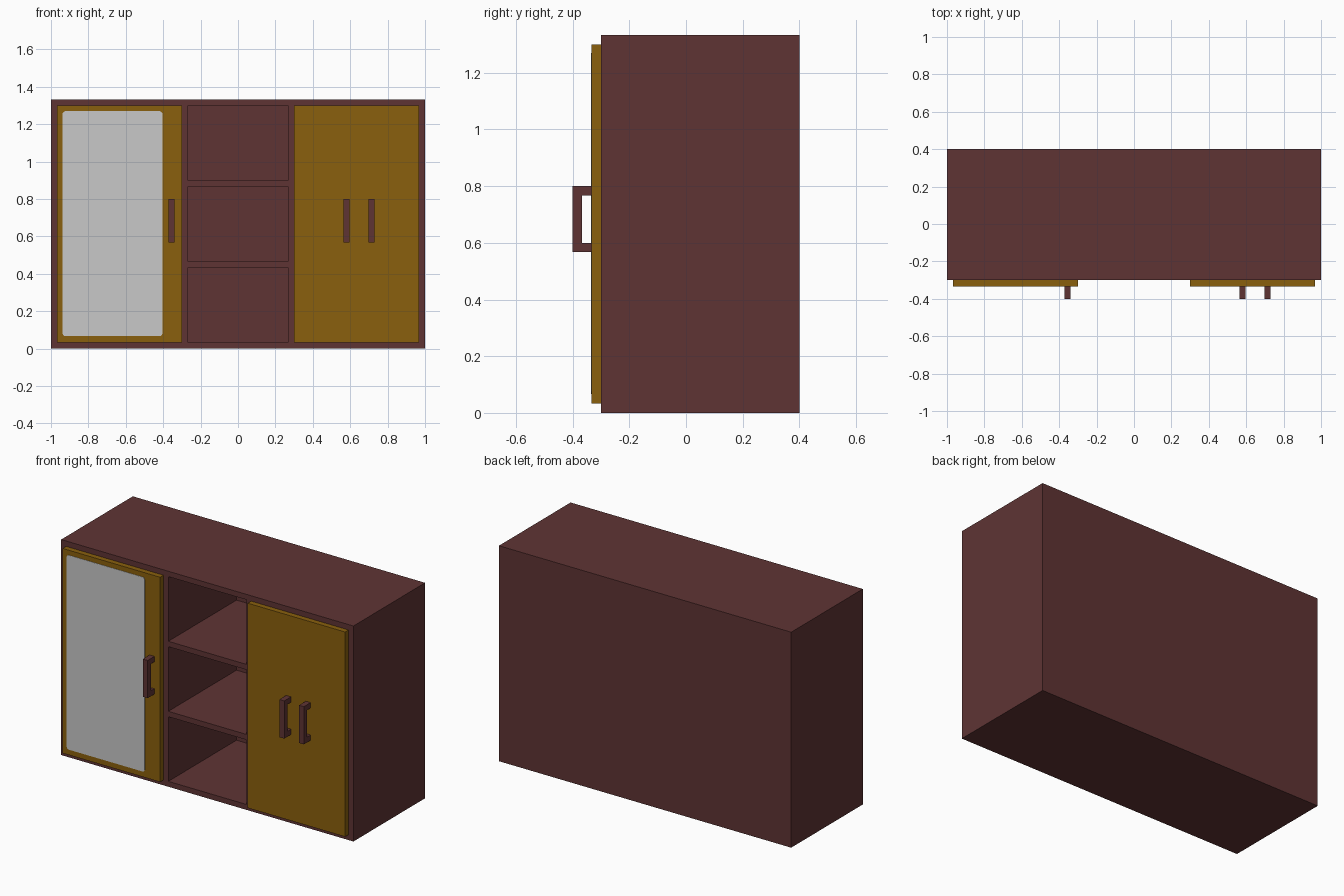
import bpy, bmesh, math

if "Cube" in bpy.data.objects:
    bpy.data.objects.remove(bpy.data.objects["Cube"])

T = 0.0333                      # panel thickness
H = 1.333                       # cabinet height
FRONT, BACK = -0.3, 0.4         # carcass depth limits
DOOR = FRONT - T                # door front plane


def material(name, rgb):
    m = bpy.data.materials.new(name)
    m.diffuse_color = (*rgb, 1)
    m.use_nodes = True
    m.node_tree.nodes["Principled BSDF"].inputs["Base Color"].default_value = m.diffuse_color
    return m


BROWN = material("dark brown wood", (0.114, 0.034, 0.034))
GOLD = material("golden wood", (0.254, 0.117, 0.004))
GREY = material("mirror grey", (0.58, 0.58, 0.58))


def make_object(name, bm, mat):
    bmesh.ops.recalc_face_normals(bm, faces=bm.faces)
    me = bpy.data.meshes.new(name)
    bm.to_mesh(me)
    bm.free()
    me.materials.append(mat)
    ob = bpy.data.objects.new(name, me)
    bpy.context.collection.objects.link(ob)
    return ob


def boxes(name, mat, *bounds):
    """One object made of boxes given as (x0, x1, y0, y1, z0, z1)."""
    bm = bmesh.new()
    for x0, x1, y0, y1, z0, z1 in bounds:
        for v in bmesh.ops.create_cube(bm, size=1)["verts"]:
            v.co = (x1 if v.co.x > 0 else x0,
                    y1 if v.co.y > 0 else y0,
                    z1 if v.co.z > 0 else z0)
    return make_object(name, bm, mat)


def prism(name, mat, points, direction):
    """Extrude a flat outline along a direction."""
    bm = bmesh.new()
    face = bm.faces.new([bm.verts.new(p) for p in points])
    new = bmesh.ops.extrude_face_region(bm, geom=[face], use_keep_orig=True)["geom"]
    bmesh.ops.translate(bm, vec=direction,
                        verts=[g for g in new if isinstance(g, bmesh.types.BMVert)])
    return make_object(name, bm, mat)


# Carcass: solid box with the compartments cut out from the front
carcass = boxes("carcass", BROWN, (-1, 1, FRONT, BACK, 0, H))
inner = BACK - T
cuts = [(s - 0.3333, s + 0.3333, FRONT - 0.1, inner, T, H - T) for s in (-0.6333, 0.6333)]
shelf_h = (H - 4 * T) / 3
for i in range(3):
    z = T + i * (shelf_h + T)
    cuts.append((-0.2667, 0.2667, FRONT - 0.1, inner, z, z + shelf_h))
cutter = boxes("compartment_cutter", BROWN, *cuts)
cutter.hide_render = True
cutter.hide_set(True)
cutter.display_type = 'WIRE'
mod = carcass.modifiers.new("compartments", 'BOOLEAN')
mod.operation = 'DIFFERENCE'
mod.solver = 'EXACT'
mod.object = cutter

# Doors: one wide on the left, a pair on the right
for name, x0, x1 in (("left_door", -0.9667, -0.3),
                     ("middle_door", 0.3, 0.6333),
                     ("right_door", 0.6333, 0.9667)):
    boxes(name, GOLD, (x0, x1, DOOR, FRONT, T, H - T))

# Mirror: thin plate with rounded corners on the left door
x0, x1, z0, z1, r = -0.938, -0.404, 0.067, 1.27, 0.016
outline = []
for k, (cx, cz) in enumerate(((x1 - r, z1 - r), (x0 + r, z1 - r),
                              (x0 + r, z0 + r), (x1 - r, z0 + r))):
    for j in range(5):
        a = math.radians(90 * k + 22.5 * j)
        outline.append((cx + r * math.cos(a), DOOR, cz + r * math.sin(a)))
prism("mirror", GREY, outline, (0, -0.002, 0))

# Handles: C-shaped profile extruded sideways
profile = [(DOOR, 0.567), (-0.4, 0.567), (-0.4, 0.8), (DOOR, 0.8),
           (DOOR, 0.8 - T), (-0.4 + T, 0.8 - T), (-0.4 + T, 0.6), (DOOR, 0.6)]
for name, x in (("left_handle", -0.355), ("middle_handle", 0.58), ("right_handle", 0.714)):
    prism(name, BROWN, [(x - T / 2, y, z) for y, z in profile], (T, 0, 0))
